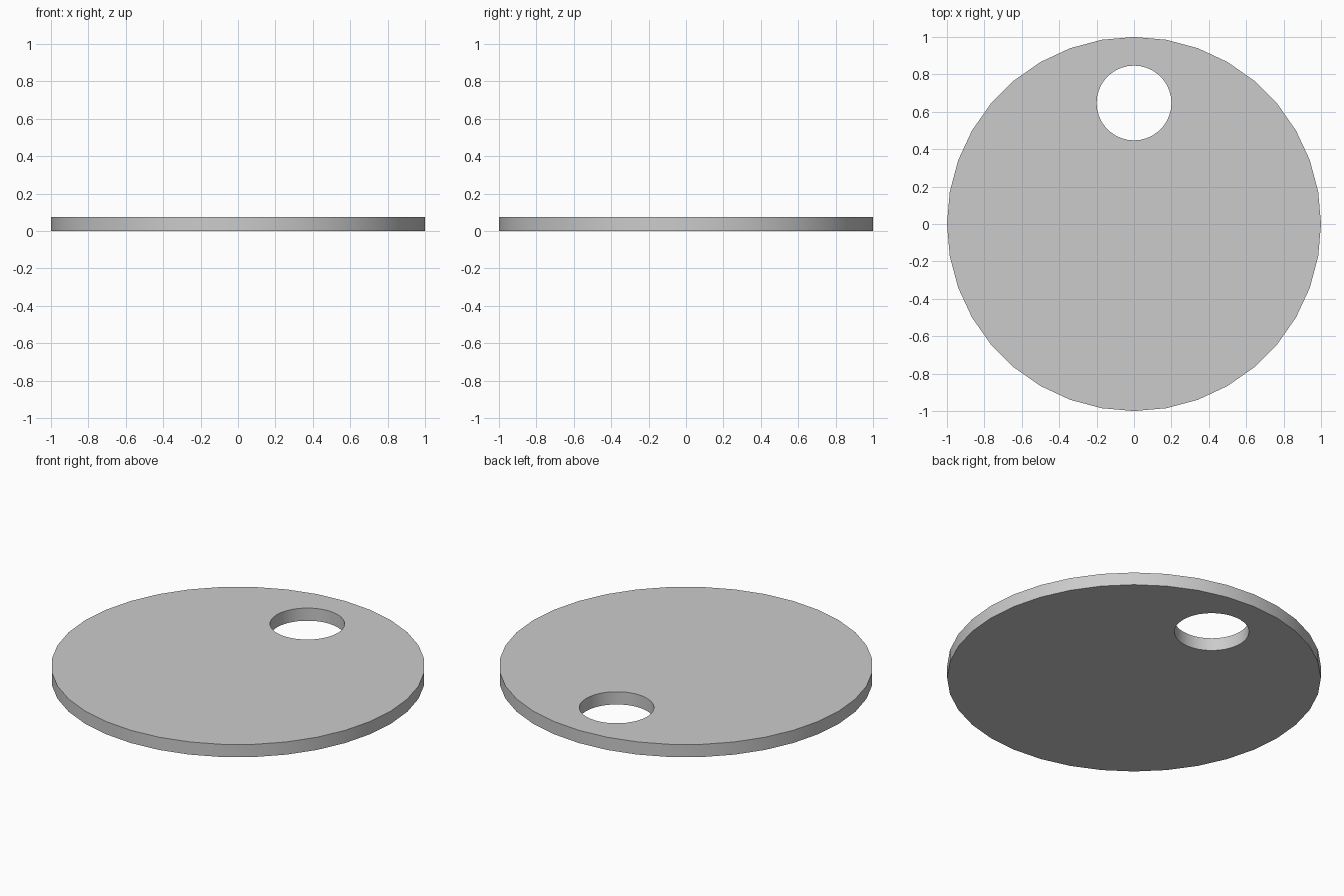
import bpy, bmesh
from math import cos, sin, tau, radians

if "Cube" in bpy.data.objects:
    bpy.data.objects.remove(bpy.data.objects["Cube"])

THICKNESS = 0.075
bm = bmesh.new()


def ring(cy, radius, sides):
    """Closed loop of edges on z = 0."""
    vs = [bm.verts.new((radius * cos(tau * i / sides),
                        cy + radius * sin(tau * i / sides), 0))
          for i in range(sides)]
    return [bm.edges.new((vs[i], vs[(i + 1) % sides])) for i in range(sides)]


# Outline of the disc and its off-centre round hole
edges = ring(0, 1.0, 36) + ring(0.647, 0.2, 36)
bmesh.ops.triangle_fill(bm, edges=edges, use_beauty=True, normal=(0, 0, 1))

# Thicken the flat sheet into a plate
base = bm.faces[:]
ext = bmesh.ops.extrude_face_region(bm, geom=base, use_keep_orig=True)
top = [g for g in ext["geom"] if isinstance(g, bmesh.types.BMVert)]
bmesh.ops.translate(bm, verts=top, vec=(0, 0, THICKNESS))
bmesh.ops.recalc_face_normals(bm, faces=bm.faces[:])

mesh = bpy.data.meshes.new("disc_plate")
bm.to_mesh(mesh)
bm.free()
disc = bpy.data.objects.new("disc_plate", mesh)
bpy.context.collection.objects.link(disc)

# Smooth walls, crisp rims
bpy.context.view_layer.objects.active = disc
disc.select_set(True)
bpy.ops.object.shade_smooth_by_angle(angle=radians(30))
